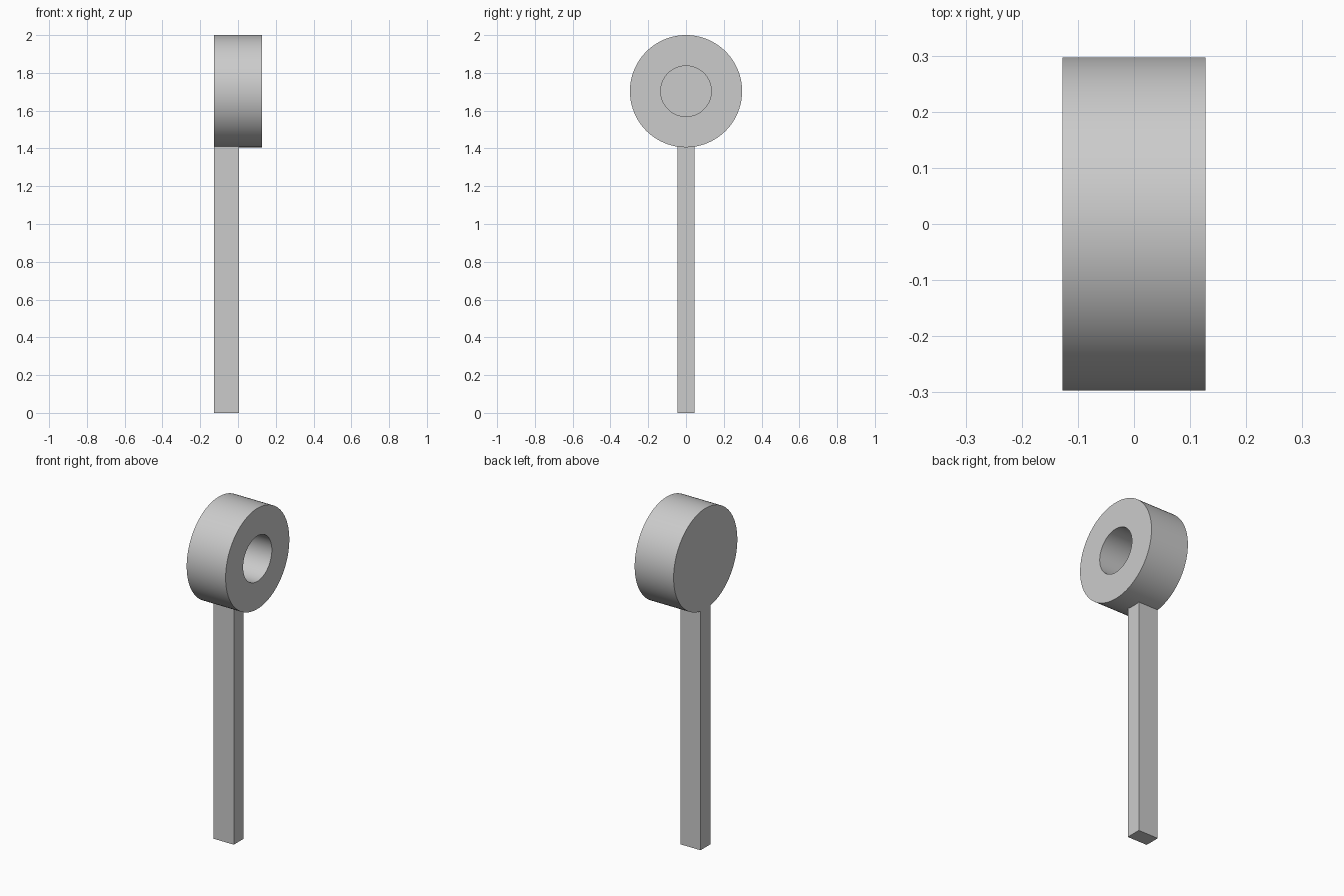
import bpy, bmesh, math
from mathutils import Vector

cube = bpy.data.objects.get("Cube")
if cube:
    bpy.data.objects.remove(cube, do_unlink=True)

HALF = 0.127          # half thickness of the disc
OUTER, HOLE = 0.297, 0.134
CENTRE_Z = 2 - OUTER
FLOOR_X = HALF - 0.185  # floor of the blind hole

grey = bpy.data.materials.new("plain grey")
grey.use_nodes = True
colour = (0.6, 0.6, 0.6, 1)
grey.diffuse_color = colour
grey.node_tree.nodes["Principled BSDF"].inputs["Base Color"].default_value = colour


def add_object(name, bm):
    bmesh.ops.recalc_face_normals(bm, faces=bm.faces)
    mesh = bpy.data.meshes.new(name)
    bm.to_mesh(mesh)
    bm.free()
    mesh.materials.append(grey)
    obj = bpy.data.objects.new(name, mesh)
    bpy.context.collection.objects.link(obj)
    return obj


# Round head: half section revolved about the x axis, with a blind hole on +x
bm = bmesh.new()
section = [(-HALF, 0), (-HALF, OUTER), (HALF, OUTER),
           (HALF, HOLE), (FLOOR_X, HOLE), (FLOOR_X, 0)]
verts = [bm.verts.new((x, 0, r)) for x, r in section]
edges = [bm.edges.new(pair) for pair in zip(verts, verts[1:])]
bmesh.ops.spin(bm, geom=verts + edges, cent=(0, 0, 0), axis=(1, 0, 0),
               angle=math.tau, steps=96)
bmesh.ops.remove_doubles(bm, verts=bm.verts, dist=0.0001)
bmesh.ops.translate(bm, verts=bm.verts, vec=(0, 0, CENTRE_Z))
head = add_object("round_head", bm)
bpy.ops.object.select_all(action="DESELECT")
head.select_set(True)
bpy.context.view_layer.objects.active = head
bpy.ops.object.shade_smooth_by_angle(angle=math.radians(30))

# Square post, flush with the closed side of the head
bm = bmesh.new()
low, high = Vector((-HALF, -0.046, 0)), Vector((0.005, 0.046, 1.42))
bmesh.ops.create_cube(bm, size=1)
bmesh.ops.scale(bm, verts=bm.verts, vec=high - low)
bmesh.ops.translate(bm, verts=bm.verts, vec=(low + high) / 2)
add_object("post", bm)
